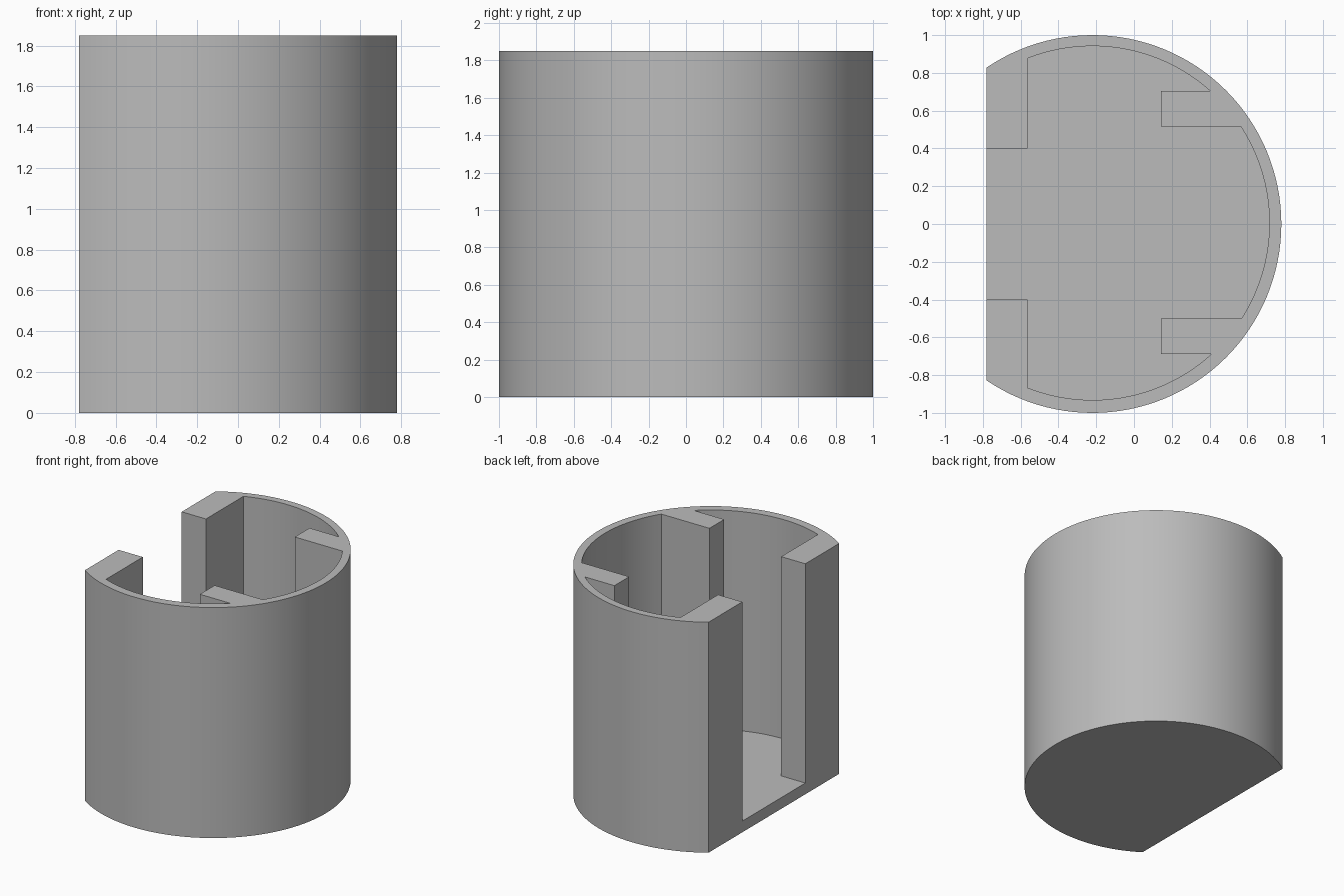
import bpy, bmesh
from math import acos, asin, cos, sin, sqrt, pi, radians

if "Cube" in bpy.data.objects:
    bpy.data.objects.remove(bpy.data.objects["Cube"], do_unlink=True)

CX = -0.22            # centre of the round wall
FLAT = -0.78          # flat side
HEIGHT, FLOOR = 1.85, 0.09

grey = bpy.data.materials.new("plain grey")
grey.use_nodes = True
grey.diffuse_color = (0.5, 0.5, 0.5, 1)
grey.node_tree.nodes["Principled BSDF"].inputs["Base Color"].default_value = (0.5, 0.5, 0.5, 1)


def arc(r, a0, a1, cy=0.0, steps=128):
    """Points on the round wall, counter-clockwise from a0 to a1."""
    n = max(2, round(steps * (a1 - a0) / (2 * pi)))
    return [(CX + r * cos(a0 + (a1 - a0) * i / n), cy + r * sin(a0 + (a1 - a0) * i / n))
            for i in range(n + 1)]


def prism(name, outline, z0, z1):
    """Extrude a flat outline between two heights."""
    bm = bmesh.new()
    face = bm.faces.new([bm.verts.new((x, y, z0)) for x, y in outline])
    top = bmesh.ops.extrude_face_region(bm, geom=[face])["geom"]
    bmesh.ops.translate(bm, vec=(0, 0, z1 - z0),
                        verts=[v for v in top if isinstance(v, bmesh.types.BMVert)])
    bmesh.ops.recalc_face_normals(bm, faces=bm.faces)
    mesh = bpy.data.meshes.new(name)
    bm.to_mesh(mesh)
    bm.free()
    mesh.materials.append(grey)
    obj = bpy.data.objects.new(name, mesh)
    bpy.context.collection.objects.link(obj)
    return obj


# D-shaped solid body
half = acos(FLAT - CX)
housing = prism("housing", arc(1.0, -half, half), 0, HEIGHT)

# Cavity outline: round inside, two ribs, and an open slot between the flanges
R, CY = 0.937, 0.005
FLANGE, SLOT, RIB = -0.565, 0.4, 0.142
ang = lambda y: asin((y - CY) / R)
end = acos((FLANGE - CX) / R)
cavity = [(FLAT - 0.2, -SLOT), (FLANGE, -SLOT)]
cavity += arc(R, -end, ang(-0.687), CY)
cavity += [(RIB, -0.687), (RIB, -0.5)]
cavity += arc(R, ang(-0.5), ang(0.517), CY)
cavity += [(RIB, 0.517), (RIB, 0.705)]
cavity += arc(R, ang(0.705), end, CY)
cavity += [(FLANGE, SLOT), (FLAT - 0.2, SLOT)]
cutter = prism("cavity_cutter", cavity, FLOOR, HEIGHT + 0.2)
cutter.hide_render = True

# Hollow out the body
cut = housing.modifiers.new("hollow", "BOOLEAN")
cut.operation = "DIFFERENCE"
cut.solver = "EXACT"
cut.object = cutter
bpy.ops.object.select_all(action="DESELECT")
bpy.context.view_layer.objects.active = housing
housing.select_set(True)
bpy.ops.object.modifier_apply(modifier=cut.name)
bpy.data.objects.remove(cutter, do_unlink=True)
bpy.ops.object.shade_smooth_by_angle(angle=radians(20))
